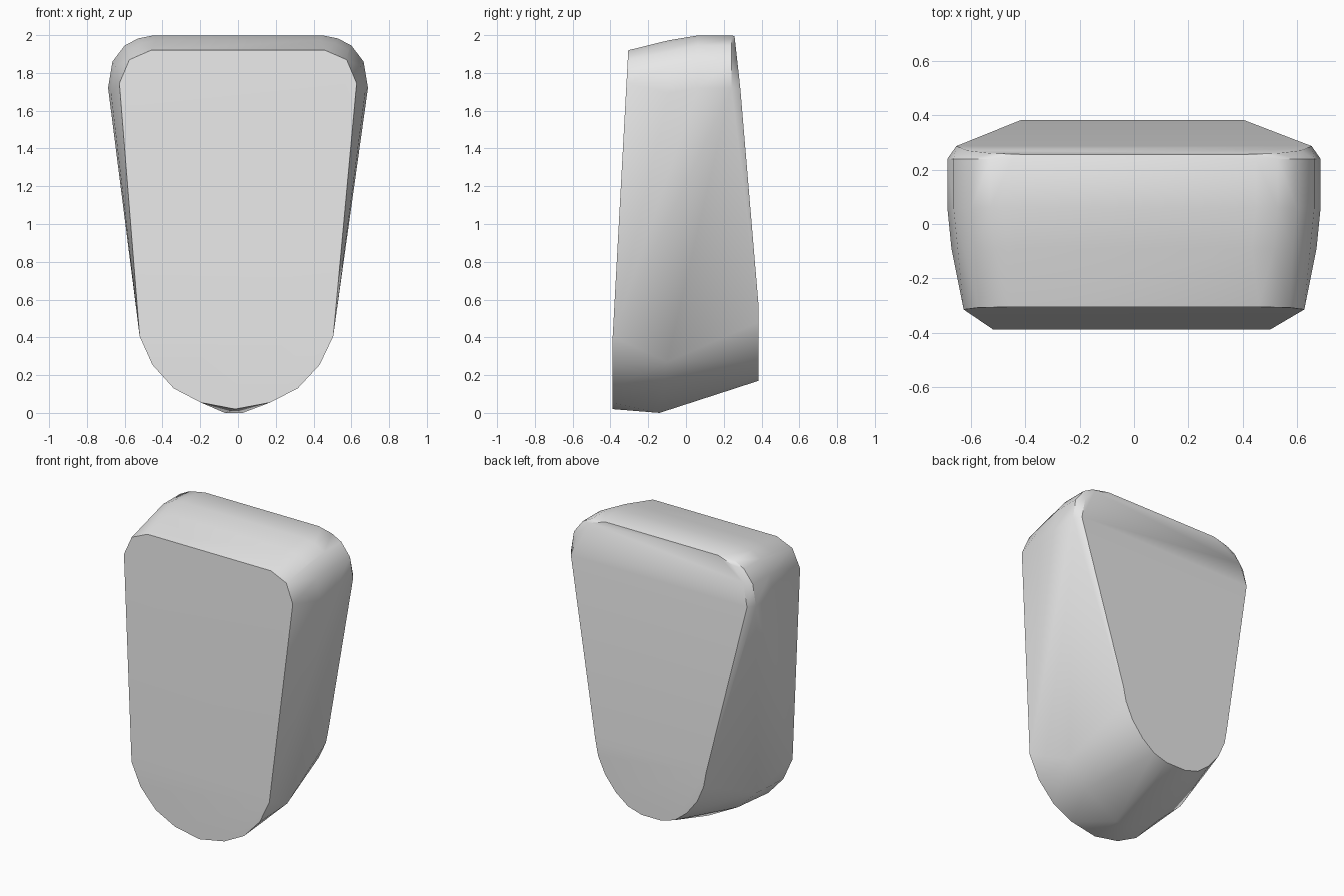
import bpy, bmesh, math

if "Cube" in bpy.data.objects:
    bpy.data.objects.remove(bpy.data.objects["Cube"])

# Plain light grey
grey = bpy.data.materials.new("light_grey")
grey.use_nodes = True
grey.diffuse_color = (0.8, 0.8, 0.8, 1)
grey.node_tree.nodes["Principled BSDF"].inputs["Base Color"].default_value = (0.8, 0.8, 0.8, 1)


def front_y(z):
    """Front face: upright at the rounded foot, leaning back above it."""
    return -0.388 + max(0, z - 0.42) * 0.055


def back_y(z):
    """Back face: upright low down, leaning forward toward the top."""
    return 0.384 - max(0, z - 0.55) * 0.03 - max(0, z - 0.95) * 0.08


# Half outlines as (x, z), from the foot to the crown
front = [(0.18, 0.055), (0.325, 0.13), (0.44, 0.255), (0.51, 0.405),
         (0.628, 1.745), (0.575, 1.87), (0.46, 1.92)]
back = [(0.07, 0.17), (0.17, 0.2), (0.26, 0.27), (0.34, 0.37), (0.39, 0.48),
        (0.41, 0.58), (0.655, 1.72), (0.615, 1.87), (0.53, 1.96), (0.42, 1.995)]
shoulder = [(0.688, 1.72), (0.665, 1.86), (0.6, 1.945), (0.53, 1.982), (0.45, 1.998)]

points = [(-0.015, front_y(0), 0.02), (-0.07, -0.14, 0), (0.025, -0.14, 0)]
for side in (-1, 1):
    lean = -0.018 if side < 0 else -0.01      # the foot sits slightly off centre
    for x, z in front:
        points.append((side * x + lean * max(0, 1 - z), front_y(z), z))
    for x, z in back:
        points.append((side * x + lean * max(0, 1 - z), back_y(z), z))
    # Full-width band around the shoulders and crown
    for x, z in shoulder:
        points.append((side * x, 0.24, z))
        points.append((side * x, 0.06, z))
        points.append((side * (x - 0.015), -0.09, z - 0.025))
    # Creases under the flanks
    points.append((side * 0.445 - 0.01, -0.1, 0.27))
    points.append((side * 0.29 - 0.01, -0.12, 0.125))

# Wedge-shaped block stretched over the outlines
bm = bmesh.new()
for p in points:
    bm.verts.new(p)
hull = bmesh.ops.convex_hull(bm, input=bm.verts)
loose = [v for v in bm.verts if not v.link_faces]
bmesh.ops.delete(bm, geom=loose, context='VERTS')
bmesh.ops.dissolve_limit(bm, angle_limit=math.radians(1), verts=bm.verts, edges=bm.edges)
bmesh.ops.recalc_face_normals(bm, faces=bm.faces)

mesh = bpy.data.meshes.new("tapered_block")
bm.to_mesh(mesh)
bm.free()
mesh.materials.append(grey)
block = bpy.data.objects.new("tapered_block", mesh)
bpy.context.collection.objects.link(block)

# Soft sides, sharp rims around the front and back faces
bpy.ops.object.select_all(action='DESELECT')
block.select_set(True)
bpy.context.view_layer.objects.active = block
bpy.ops.object.shade_smooth_by_angle(angle=math.radians(32))
